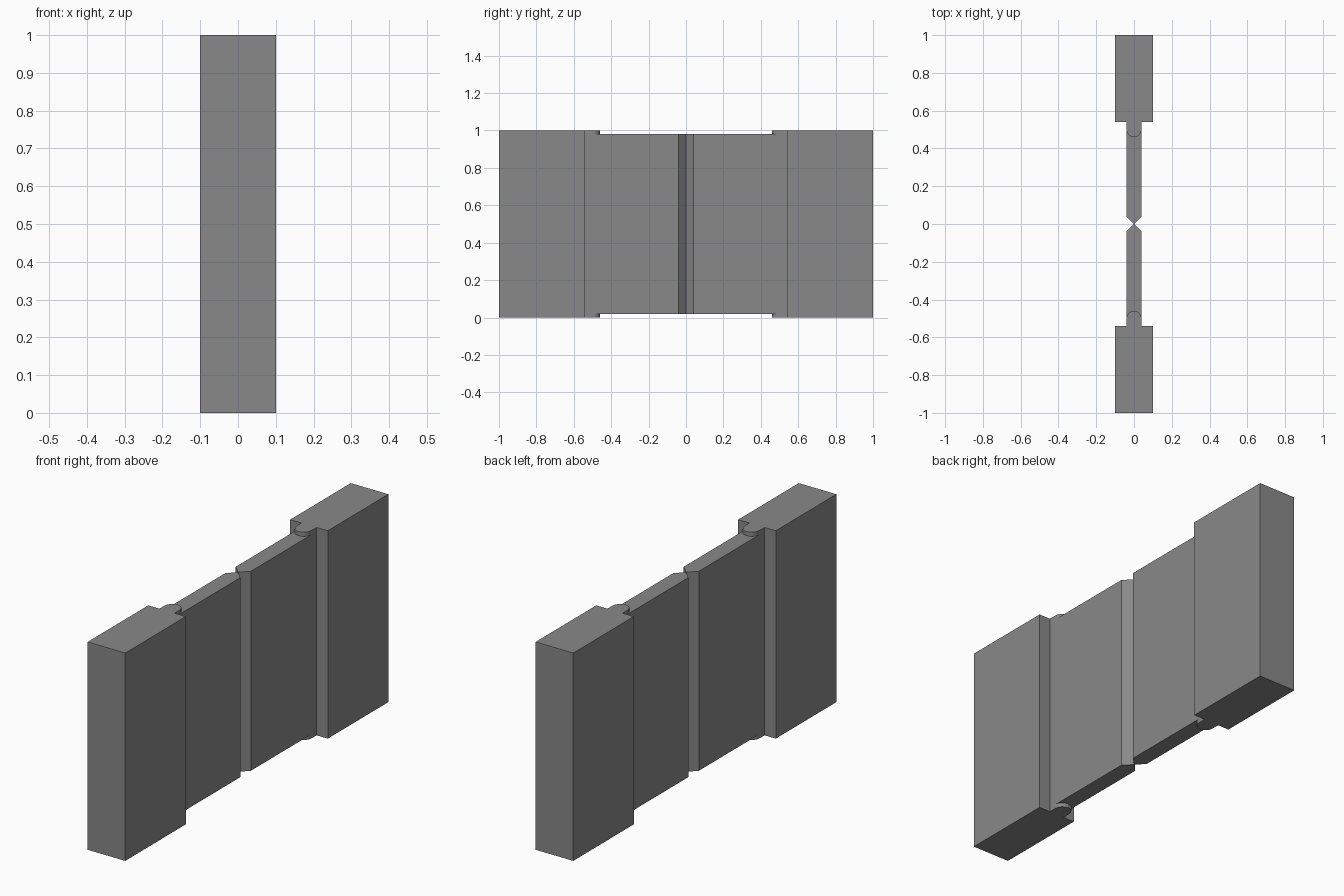
import bpy, bmesh, math

if "Cube" in bpy.data.objects:
    bpy.data.objects.remove(bpy.data.objects["Cube"])

grey = bpy.data.materials.new("mid_grey")
grey.diffuse_color = (0.25, 0.25, 0.25, 1)
grey.use_nodes = True
grey.node_tree.nodes["Principled BSDF"].inputs["Base Color"].default_value = grey.diffuse_color

R = 0.04        # half thickness of leaf and radius of pivot
PIVOT_Y = 0.50  # centre of the rounded pivot
POST_Y = 0.54   # inner face of the post
SEGMENTS = 8

# half circle bulging towards the middle of the doorway, from +x to -x
arc = [(R * math.cos(math.pi * i / SEGMENTS),
        PIVOT_Y - R * math.sin(math.pi * i / SEGMENTS)) for i in range(SEGMENTS + 1)]


def extrude_profile(name, outline, z0, z1, side):
    """Extrude an xy outline upward; side = -1 mirrors it across y = 0."""
    bm = bmesh.new()
    face = bm.faces.new([bm.verts.new((x, y * side, z0)) for x, y in outline])
    moved = bmesh.ops.extrude_face_region(bm, geom=[face])["geom"]
    bmesh.ops.translate(bm, vec=(0, 0, z1 - z0),
                        verts=[g for g in moved if isinstance(g, bmesh.types.BMVert)])
    bmesh.ops.recalc_face_normals(bm, faces=bm.faces)
    mesh = bpy.data.meshes.new(name)
    bm.to_mesh(mesh)
    bm.free()
    mesh.materials.append(grey)
    obj = bpy.data.objects.new(name, mesh)
    bpy.context.collection.objects.link(obj)
    return obj


# post: thick block with a rounded pivot tongue
post = [(0.1, 1), (0.1, POST_Y), (R, POST_Y)] + arc + [(-R, POST_Y), (-0.1, POST_Y), (-0.1, 1)]
# leaf: thin panel, pointed in the middle, hollowed to fit the pivot
leaf = arc + [(-R, 0.04), (0, 0), (R, 0.04)]

for label, side in (("front", -1), ("back", 1)):
    extrude_profile(label + "_post", post, 0, 1, side)
    extrude_profile(label + "_door_leaf", leaf, 0.02, 0.98, side)
